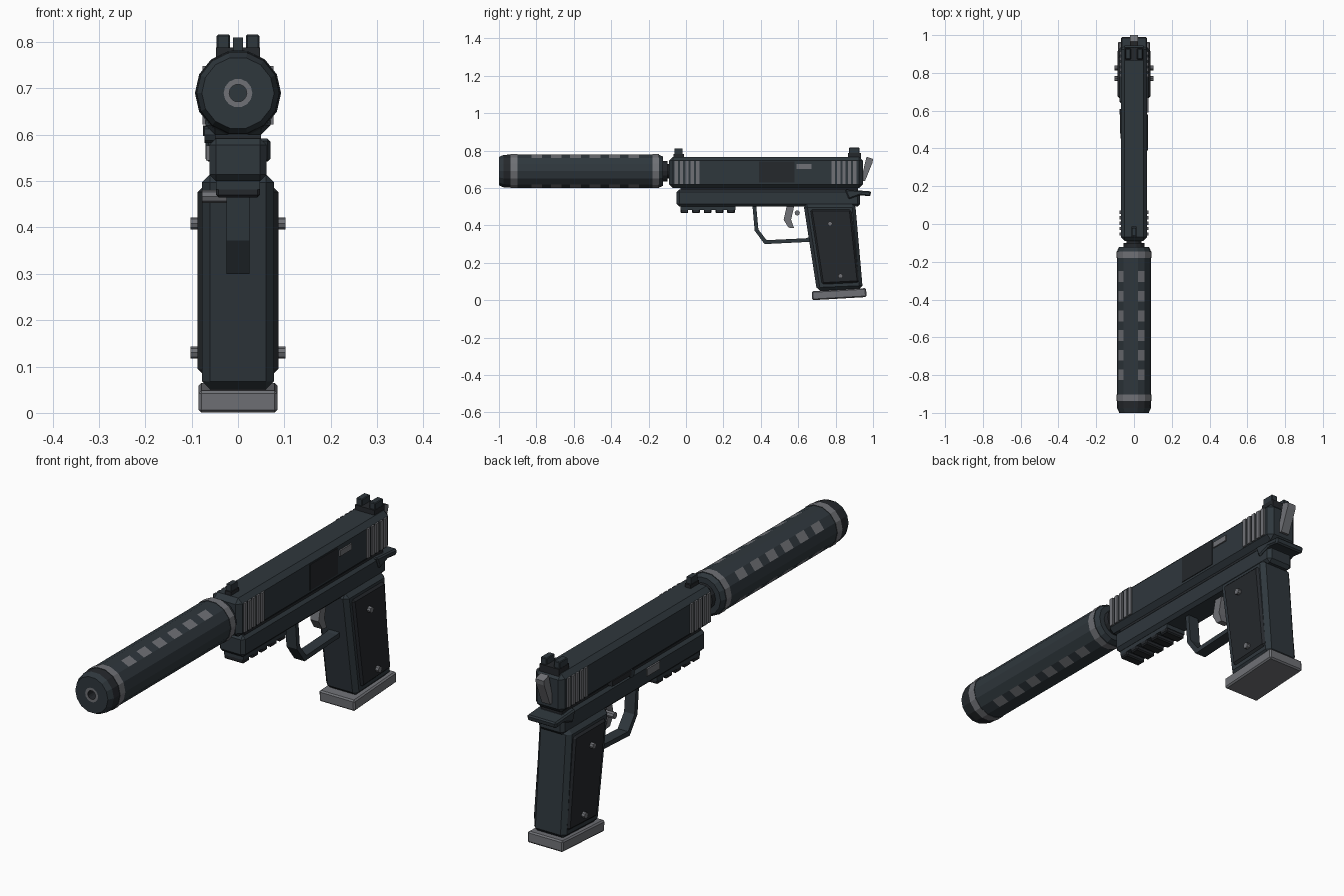
import bpy, bmesh, math
from mathutils import Vector

if "Cube" in bpy.data.objects:
    bpy.data.objects.remove(bpy.data.objects["Cube"])


def material(name, rgb):
    m = bpy.data.materials.new(name)
    m.diffuse_color = (*rgb, 1)
    m.use_nodes = True
    m.node_tree.nodes["Principled BSDF"].inputs["Base Color"].default_value = m.diffuse_color
    return m


GUN = material("gunmetal", (0.028, 0.038, 0.046))
BLACK = material("charcoal", (0.018, 0.021, 0.025))
STEEL = material("steel grey", (0.16, 0.165, 0.18))


def finish(bm, name, mats):
    bmesh.ops.recalc_face_normals(bm, faces=bm.faces)
    me = bpy.data.meshes.new(name)
    bm.to_mesh(me)
    bm.free()
    for m in mats:
        me.materials.append(m)
    ob = bpy.data.objects.new(name, me)
    bpy.context.collection.objects.link(ob)
    return ob


def side(name, pts, x0, x1, mat, bevel=0.0):
    """Side outline (y, z) extruded across x, with optional chamfer."""
    bm = bmesh.new()
    f = bm.faces.new([bm.verts.new((x0, y, z)) for y, z in pts])
    ext = bmesh.ops.extrude_face_region(bm, geom=[f])["geom"]
    bmesh.ops.translate(bm, vec=(x1 - x0, 0, 0),
                        verts=[v for v in ext if isinstance(v, bmesh.types.BMVert)])
    bmesh.ops.recalc_face_normals(bm, faces=bm.faces)
    if bevel:
        bmesh.ops.bevel(bm, geom=bm.edges[:], offset=bevel, segments=1,
                        affect='EDGES', profile=0.5)
    return finish(bm, name, [mat])


def block(name, x, y, z, mat, bevel=0.0):
    (y0, y1), (z0, z1) = y, z
    return side(name, [(y0, z0), (y1, z0), (y1, z1), (y0, z1)], *x, mat, bevel)


def disc(name, x0, x1, y, z, r, mat, n=8):
    return side(name, [(y + r * math.cos(2 * math.pi * i / n), z + r * math.sin(2 * math.pi * i / n))
                       for i in range(n)], x0, x1, mat)


def lathe(name, rings, zc, n, rule):
    """Revolve (y, radius) rings about the barrel line; rule picks a material."""
    bm = bmesh.new()
    loops = [[bm.verts.new((r * math.cos(2 * math.pi * i / n), y, zc + r * math.sin(2 * math.pi * i / n)))
              for i in range(n)] for y, r in rings]
    for k in range(len(loops) - 1):
        a, b = loops[k], loops[k + 1]
        for i in range(n):
            j = (i + 1) % n
            f = bm.faces.new((a[i], a[j], b[j], b[i]))
            f.material_index = rule(k, i)
    bm.faces.new(loops[0])
    bm.faces.new(loops[-1])
    return finish(bm, name, [GUN, BLACK, STEEL])


# Suppressor: bore, end caps, steel bands and checkered steel patches
rings = [(-0.95, 0.019), (-1.0, 0.019), (-1.0, 0.031), (-1.0, 0.078), (-0.975, 0.089),
         (-0.937, 0.091), (-0.937, 0.093), (-0.902, 0.093), (-0.902, 0.091)]
patch_start = len(rings)
for k in range(5, -1, -1):
    rings += [(-0.307 - 0.104 * k, 0.091), (-0.25 - 0.104 * k, 0.091)]
patch_end = len(rings)
rings += [(-0.18, 0.091), (-0.18, 0.093), (-0.145, 0.093), (-0.145, 0.090), (-0.122, 0.08)]
STEEL_BANDS = (1, 6, patch_end + 1)


def suppressor_colour(k, i):
    if k in STEEL_BANDS:
        return 2
    if patch_start <= k < patch_end and (k - patch_start) % 2 == 0 and i in (2, 5, 8, 11):
        return 2
    return 1 if k in (0, 3 + 1) else 0


lathe("suppressor", rings, 0.69, 14, suppressor_colour)
lathe("barrel_collar", [(-0.125, 0.056), (-0.10, 0.056), (-0.10, 0.04), (-0.06, 0.04)],
      0.69, 14, lambda k, i: 1)

# Slide and its rail
block("slide", (-0.07, 0.07), (-0.09, 0.945), (0.60, 0.767), GUN, 0.02)
block("slide_rail", (-0.05, 0.05), (-0.03, 0.92), (0.57, 0.62), BLACK)
for s in (-1, 1):
    for i in range(5):
        for end, y0 in (("front", -0.062), ("rear", 0.778)):
            y = y0 + 0.029 * i
            block(f"{end}_serration", sorted((s * 0.06, s * 0.077)), (y, y + 0.018),
                  (0.622, 0.748), STEEL)

# Ejection port and extractor on the right
block("ejection_port", (0.06, 0.073), (0.39, 0.58), (0.63, 0.742), BLACK)
block("extractor", (0.06, 0.076), (0.59, 0.67), (0.702, 0.727), STEEL)

# Sights
block("front_sight_base", (-0.014, 0.014), (-0.068, -0.012), (0.755, 0.782), BLACK)
block("front_sight", (-0.011, 0.011), (-0.062, -0.02), (0.78, 0.81), GUN)
block("rear_sight_base", (-0.047, 0.047), (0.865, 0.935), (0.755, 0.788), BLACK)
for s in (-1, 1):
    block("rear_sight_post", sorted((s * 0.017, s * 0.046)), (0.872, 0.928), (0.78, 0.816), GUN, 0.003)

# Frame, beavertail and hammer
block("frame", (-0.062, 0.062), (-0.05, 0.93), (0.50, 0.592), GUN, 0.014)
side("beavertail", [(0.85, 0.592), (0.99, 0.582), (0.985, 0.555), (0.93, 0.562), (0.87, 0.54)],
     -0.07, 0.07, GUN, 0.006)
side("hammer", [(0.935, 0.64), (0.957, 0.637), (0.997, 0.735), (1.0, 0.755), (0.965, 0.767)],
     -0.02, 0.02, STEEL)

# Accessory rail with ribs underneath
block("accessory_rail", (-0.047, 0.047), (-0.03, 0.265), (0.482, 0.51), GUN)
for i in range(5):
    y = -0.03 + 0.0625 * i
    block("rail_rib", (-0.047, 0.047), (y, y + 0.042), (0.465, 0.488), BLACK, 0.005)

# Trigger guard as one bent strip, and trigger
side("trigger_guard",
     [(0.355, 0.51), (0.367, 0.372), (0.42, 0.300), (0.66, 0.312), (0.665, 0.338),
      (0.64, 0.331), (0.431, 0.321), (0.387, 0.378), (0.375, 0.51)],
     -0.025, 0.025, GUN)
side("trigger", [(0.54, 0.51), (0.58, 0.51), (0.562, 0.43), (0.578, 0.385), (0.548, 0.388), (0.522, 0.43)],
     -0.02, 0.02, STEEL)

# Grip, side panels and screws
side("grip", [(0.628, 0.515), (0.70, 0.05), (0.945, 0.06), (0.905, 0.515)], -0.078, 0.078, GUN, 0.018)
for s in (-1, 1):
    side("grip_panel", [(0.665, 0.485), (0.727, 0.085), (0.925, 0.095), (0.882, 0.485)],
         *sorted((s * 0.065, s * 0.087)), BLACK, 0.009)
    for y, z in ((0.77, 0.409), (0.826, 0.13)):
        disc("grip_screw", *sorted((s * 0.08, s * 0.102)), y, z, 0.013, STEEL)
side("magazine_base", [(0.675, 0.0), (0.965, 0.017), (0.963, 0.065), (0.673, 0.048)],
     -0.085, 0.085, STEEL, 0.006)

# Controls on the left
block("slide_stop", (-0.075, -0.055), (0.48, 0.61), (0.597, 0.62), BLACK)
disc("slide_stop_pin", -0.072, -0.05, 0.47, 0.60, 0.018, GUN)
block("takedown_lever", (-0.069, -0.05), (0.275, 0.36), (0.545, 0.577), STEEL)
disc("magazine_release", -0.078, -0.02, 0.595, 0.467, 0.014, STEEL)
